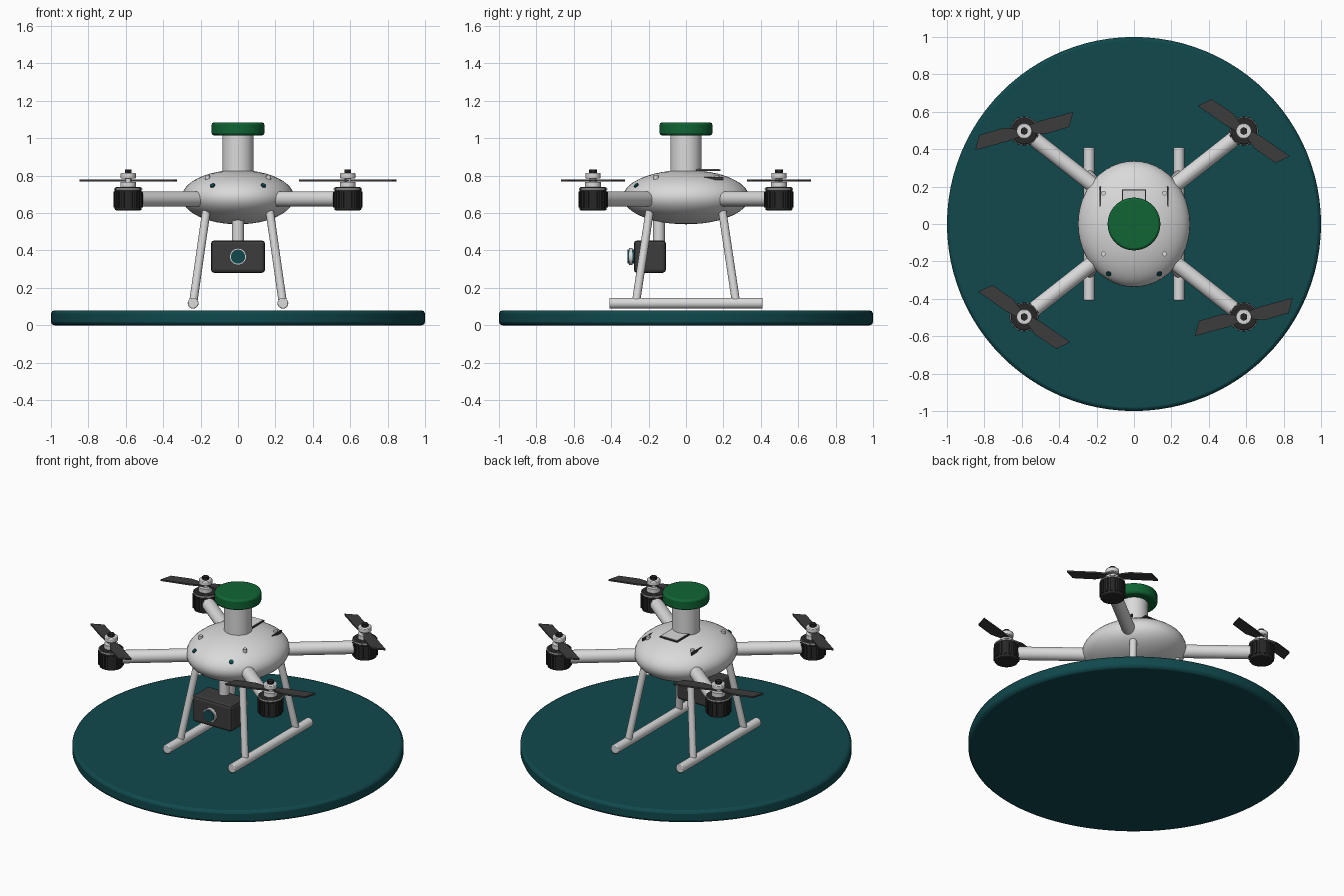
import bpy
import bmesh
import math
from mathutils import Vector, Matrix

old = bpy.data.objects.get("Cube")
if old:
    bpy.data.objects.remove(old, do_unlink=True)


def material(name, r, g, b):
    m = bpy.data.materials.new(name)
    m.use_nodes = True
    m.diffuse_color = (r, g, b, 1)
    m.node_tree.nodes["Principled BSDF"].inputs["Base Color"].default_value = (r, g, b, 1)
    return m


TEAL = material("deep teal", 0.005, 0.065, 0.073)
GREEN = material("cap green", 0.005, 0.13, 0.035)
WHITE = material("shell light grey", 0.7, 0.7, 0.7)
CHARCOAL = material("charcoal", 0.045, 0.045, 0.045)
BLACK = material("motor black", 0.02, 0.02, 0.02)


def finish(name, bm, mat, bevel=0.0, smooth=True):
    bmesh.ops.recalc_face_normals(bm, faces=bm.faces)
    mesh = bpy.data.meshes.new(name)
    bm.to_mesh(mesh)
    bm.free()
    mesh.materials.append(mat)
    ob = bpy.data.objects.new(name, mesh)
    bpy.context.collection.objects.link(ob)
    if smooth:
        bpy.ops.object.select_all(action="DESELECT")
        ob.select_set(True)
        bpy.context.view_layer.objects.active = ob
        bpy.ops.object.shade_smooth_by_angle(angle=math.radians(35))
    if bevel:
        mod = ob.modifiers.new("edge bevel", "BEVEL")
        mod.width = bevel
        mod.segments = 2
        mod.limit_method = "ANGLE"
        mod.angle_limit = math.radians(40)
    return ob


def rod(name, a, b, radius, mat, sides=32, bevel=0.0):
    """Cylinder running from point a to point b."""
    a, b = Vector(a), Vector(b)
    axis = b - a
    bm = bmesh.new()
    place = Matrix.Translation((a + b) / 2) @ axis.to_track_quat("Z", "Y").to_matrix().to_4x4()
    bmesh.ops.create_cone(bm, cap_ends=True, segments=sides, radius1=radius,
                          radius2=radius, depth=axis.length, matrix=place)
    return finish(name, bm, mat, bevel)


def box(name, center, size, mat, bevel=0.0):
    bm = bmesh.new()
    place = Matrix.Translation(center) @ Matrix.Diagonal((*size, 1))
    bmesh.ops.create_cube(bm, size=1, matrix=place)
    return finish(name, bm, mat, bevel, smooth=False)


def disc(name, x, y, z0, z1, radius, mat, sides=32, bevel=0.0):
    return rod(name, (x, y, z0), (x, y, z1), radius, mat, sides, bevel)


def ring(name, center, outer, inner, depth, mat, turn):
    """Square-section ring around the local z axis."""
    bm = bmesh.new()
    section = [(outer, -depth), (outer, depth), (inner, depth), (inner, -depth)]
    verts = [bm.verts.new((r, 0, z / 2)) for r, z in section]
    edges = [bm.edges.new((verts[i], verts[i - 1])) for i in range(len(verts))]
    bmesh.ops.spin(bm, geom=verts + edges, cent=(0, 0, 0), axis=(0, 0, 1),
                   angle=math.tau, steps=32, use_merge=True)
    bmesh.ops.remove_doubles(bm, verts=bm.verts, dist=0.0001)
    bm.transform(Matrix.Translation(center) @ turn)
    return finish(name, bm, mat)


# Landing pad
disc("landing_pad", 0, 0, 0, 0.08, 1, TEAL, 96, 0.018)

# Body shell, mast and cap
BODY_Z, RX, RY, RZ = 0.685, 0.3, 0.337, 0.145
bm = bmesh.new()
bmesh.ops.create_uvsphere(bm, u_segments=48, v_segments=24, radius=1,
                          matrix=Matrix.Translation((0, 0, BODY_Z)) @ Matrix.Diagonal((RX, RY, RZ, 1)))
finish("body_shell", bm, WHITE)
disc("mast", 0, 0, 0.75, 1.03, 0.084, WHITE, 48)
disc("mast_cap", 0, 0, 1.015, 1.085, 0.141, GREEN, 48, 0.012)


def shell_z(x, y):
    return BODY_Z + RZ * math.sqrt(max(0, 1 - (x / RX) ** 2 - (y / RY) ** 2))


# Rear hatch on the shell
box("hatch_frame", (0, 0.115, 0.829), (0.13, 0.14, 0.008), CHARCOAL)
box("hatch_cover", (0, 0.115, 0.832), (0.118, 0.128, 0.008), WHITE)

# Shell screws, vents and front marker lamps
for sx, side in ((1, "left"), (-1, "right")):
    box("vent_" + side, (sx * 0.18, 0.145, 0.785), (0.008, 0.11, 0.016), CHARCOAL)
    for y, end in ((-0.16, "front"), (0.165, "rear")):
        z = shell_z(0.16, y)
        disc(f"shell_screw_{end}_{side}", sx * 0.163, y, z - 0.02, z + 0.016, 0.013, WHITE, 12)
    p = Vector((sx * 0.135, -0.265, shell_z(0.135, 0.265)))
    n = Vector((p.x / RX ** 2, p.y / RY ** 2, (p.z - BODY_Z) / RZ ** 2)).normalized()
    rod("marker_lamp_" + side, p - n * 0.01, p + n * 0.006, 0.014, TEAL, 16)

# Propeller half outline: root, leading tip, trailing tip, trailing bend
HALF_BLADE = [(0.0, 0.02), (0.1, 0.027), (0.28, 0.021), (0.236, -0.05), (0.1, -0.048), (0.03, -0.02)]


def propeller(name, x, y, z, angle):
    bm = bmesh.new()
    for flip in (0, math.pi):
        place = Matrix.Translation((x, y, z)) @ Matrix.Rotation(angle + flip, 4, "Z")
        face = bm.faces.new([bm.verts.new(place @ Vector((u, v, 0))) for u, v in HALF_BLADE])
        lifted = bmesh.ops.extrude_face_region(bm, geom=[face])["geom"]
        bmesh.ops.translate(bm, vec=(0, 0, 0.01),
                            verts=[g for g in lifted if isinstance(g, bmesh.types.BMVert)])
    finish(name, bm, CHARCOAL, smooth=False)


# Arms, motors and propellers
MX, MY = 0.587, 0.497
for sx, side in ((1, "left"), (-1, "right")):
    for sy, end in ((1, "rear"), (-1, "front")):
        tag = f"{end}_{side}"
        x, y = sx * MX, sy * MY
        rod("arm_" + tag, (sx * 0.12, sy * 0.13, 0.675), (x, y, 0.675), 0.041, WHITE)
        disc("motor_" + tag, x, y, 0.615, 0.738, 0.072, BLACK, 32, 0.006)
        bm = bmesh.new()
        for i in range(16):
            place = (Matrix.Translation((x, y, 0.672)) @ Matrix.Rotation(math.tau * i / 16, 4, "Z")
                     @ Matrix.Translation((0.072, 0, 0)) @ Matrix.Diagonal((0.014, 0.014, 0.085, 1)))
            bmesh.ops.create_cube(bm, size=1, matrix=place)
        finish("motor_ribs_" + tag, bm, BLACK, smooth=False)
        ring("motor_band_" + tag, (x, y, 0.728), 0.076, 0.06, 0.006, WHITE, Matrix())
        disc("hub_base_" + tag, x, y, 0.735, 0.765, 0.042, WHITE)
        disc("hub_shaft_" + tag, x, y, 0.76, 0.81, 0.018, WHITE, 16)
        disc("hub_cap_" + tag, x, y, 0.785, 0.814, 0.041, WHITE, 32, 0.004)
        disc("hub_nut_" + tag, x, y, 0.81, 0.832, 0.021, BLACK, 6)
        propeller("propeller_" + tag, x, y, 0.77, math.radians(17 if sx * sy < 0 else -33))

# Landing legs and skids
for sx, side in ((1, "left"), (-1, "right")):
    rod("skid_" + side, (sx * 0.24, -0.41, 0.118), (sx * 0.24, 0.41, 0.118), 0.029, WHITE, 24, 0.005)
    for sy, end in ((1, "rear"), (-1, "front")):
        rod(f"leg_{end}_{side}", (sx * 0.165, sy * 0.19, 0.64),
            (sx * 0.24, sy * 0.268, 0.118), 0.022, WHITE, 24)

# Underslung camera
disc("camera_post", 0, -0.145, 0.42, 0.62, 0.032, WHITE)
box("camera_body", (0, -0.193, 0.367), (0.29, 0.172, 0.174), CHARCOAL, 0.018)
rod("lens", (0, -0.27, 0.367), (0, -0.312, 0.367), 0.038, TEAL)
ring("lens_ring", (0, -0.296, 0.367), 0.045, 0.036, 0.02, WHITE, Matrix.Rotation(math.pi / 2, 4, "X"))
